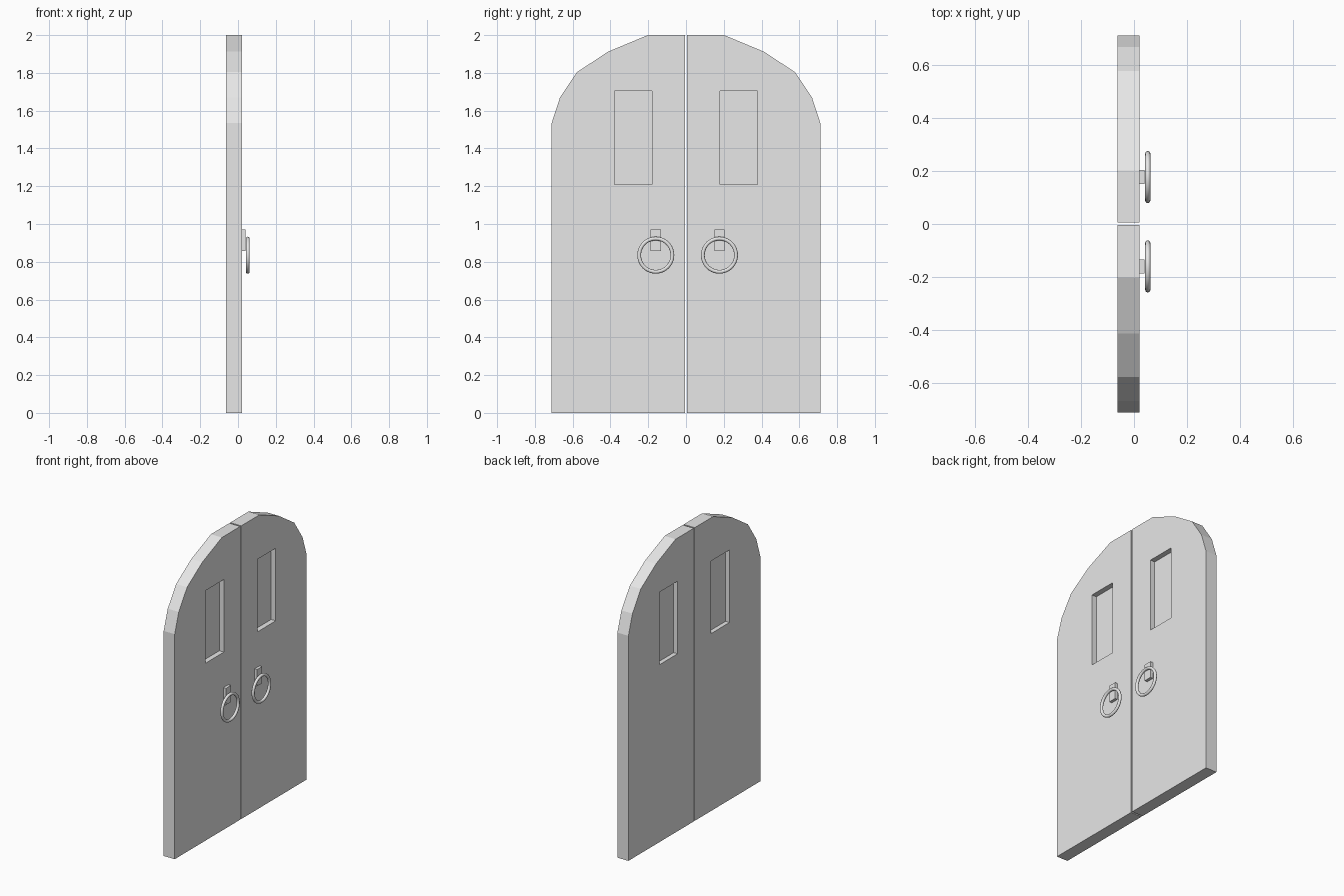
import bpy, bmesh, math
from mathutils import Matrix, Vector

cube = bpy.data.objects.get("Cube")
if cube:
    bpy.data.objects.remove(cube)

grey = bpy.data.materials.new("plain grey")
grey.use_nodes = True
grey.diffuse_color = (0.8, 0.8, 0.8, 1)
grey.node_tree.nodes["Principled BSDF"].inputs["Base Color"].default_value = (0.8, 0.8, 0.8, 1)

BACK, FRONT = -0.063, 0.02
WINDOW = (0.18, 0.378, 1.21, 1.705)      # near, far, bottom, top
ARCH = [(0.711, 0), (0.711, 1.535), (0.667, 1.67), (0.577, 1.804),
        (0.413, 1.912), (0.202, 2)]


def finish(bm, name):
    bmesh.ops.recalc_face_normals(bm, faces=bm.faces)
    mesh = bpy.data.meshes.new(name)
    bm.to_mesh(mesh)
    bm.free()
    mesh.materials.append(grey)
    obj = bpy.data.objects.new(name, mesh)
    bpy.context.collection.objects.link(obj)
    return obj


def box(name, low, high):
    low, high = Vector(low), Vector(high)
    bm = bmesh.new()
    bmesh.ops.create_cube(bm, size=1, matrix=Matrix.Translation((low + high) / 2)
                          @ Matrix.Diagonal((*(high - low), 1)))
    return finish(bm, name)


def door_leaf(name, side, gap):
    # arched outline with a window opening, thickened into a slab
    near, far, bottom, top = WINDOW
    outline = [(gap, 0)] + ARCH + [(gap, 2)]
    opening = [(near, bottom), (far, bottom), (far, top), (near, top)]
    bm = bmesh.new()
    for loop in (outline, opening):
        verts = [bm.verts.new(((BACK + FRONT) / 2, side * y, z)) for y, z in loop]
        for a, b in zip(verts, verts[1:] + verts[:1]):
            bm.edges.new((a, b))
    bmesh.ops.triangle_fill(bm, edges=bm.edges[:], use_beauty=True)
    leaf = finish(bm, name)
    slab = leaf.modifiers.new("thickness", "SOLIDIFY")
    slab.thickness = FRONT - BACK
    slab.offset = 0


def ring(name, centre, major, minor, steps=40, sides=12):
    # round profile spun about the x axis
    bm = bmesh.new()
    profile = [bm.verts.new(centre + Vector((minor * math.cos(a), 0, major + minor * math.sin(a))))
               for a in (math.tau * i / sides for i in range(sides))]
    edges = [bm.edges.new((a, b)) for a, b in zip(profile, profile[1:] + profile[:1])]
    bmesh.ops.spin(bm, geom=profile + edges, cent=centre, axis=(1, 0, 0),
                   angle=math.tau, steps=steps, use_duplicate=False)
    bmesh.ops.remove_doubles(bm, verts=bm.verts, dist=0.0001)
    obj = finish(bm, name)
    obj.data.shade_smooth()


for label, side, gap, handle in (("right", 1, 0.006, 0.177), ("left", -1, 0.004, -0.16)):
    door_leaf(label + "_door_leaf", side, gap)

    # recessed panel closing the window opening
    near, far = sorted(side * y for y in WINDOW[:2])
    box(label + "_window_panel", (BACK + 0.03, near, WINDOW[2]),
        (FRONT - 0.035, far, WINDOW[3]))

    # pull ring hanging in front of its mounting plate
    box(label + "_handle_plate", (FRONT, handle - 0.027, 0.857),
        (FRONT + 0.02, handle + 0.027, 0.97))
    ring(label + "_pull_ring", Vector((0.052, handle, 0.835)), 0.088, 0.01)
